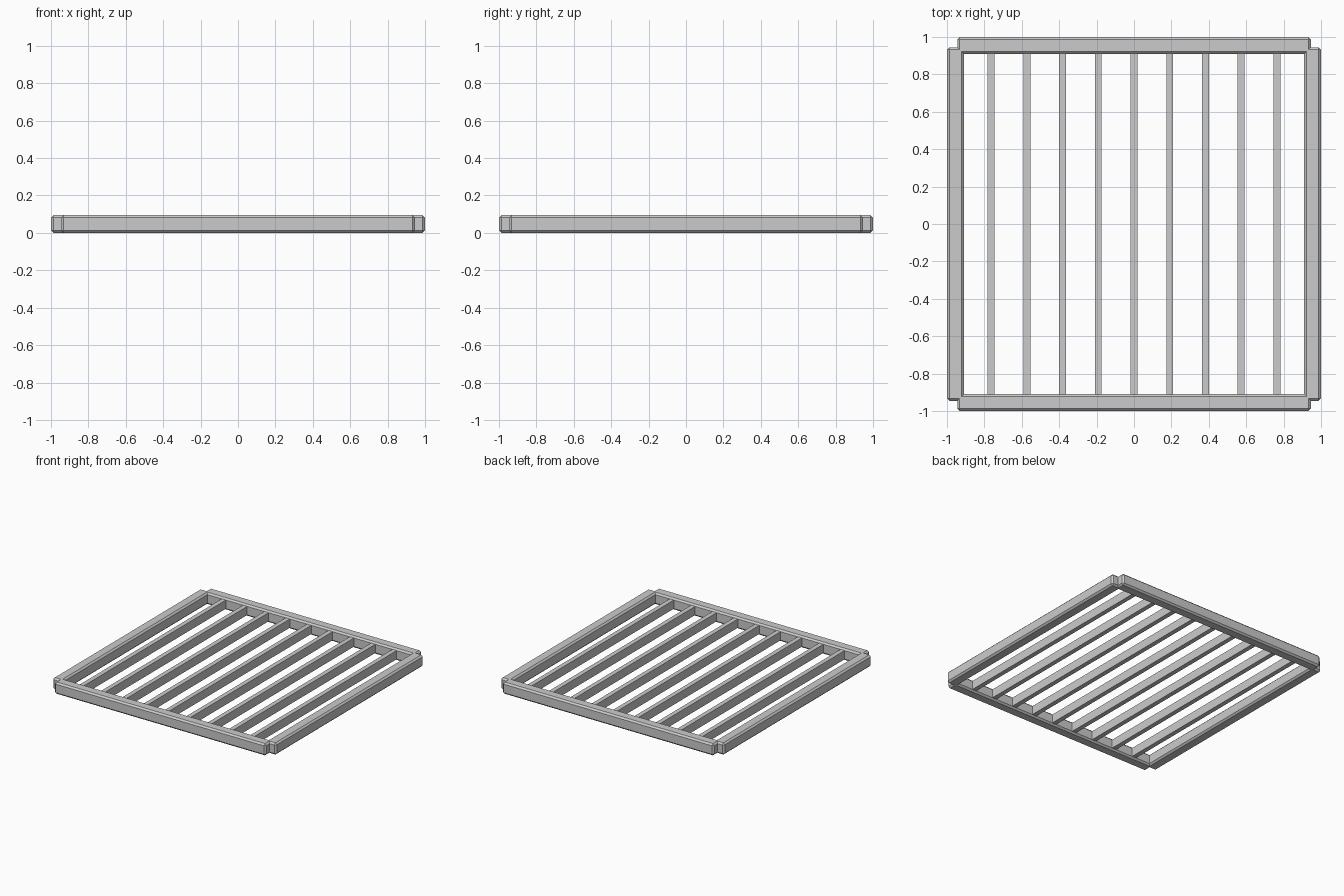
import bpy
from math import radians

cube = bpy.data.objects.get("Cube")
if cube:
    bpy.data.objects.remove(cube, do_unlink=True)

HEIGHT = 0.095
RAIL_WIDTH = 0.09
RAIL_LENGTH = 1.89
RAIL_CENTRE = 1 - RAIL_WIDTH / 2
SLAT_SPACING = 0.191

grey = bpy.data.materials.new("light grey")
grey.use_nodes = True
colour = (0.6, 0.6, 0.6, 1)
grey.diffuse_color = colour
grey.node_tree.nodes["Principled BSDF"].inputs["Base Color"].default_value = colour


def box(name, location, size, bevel=0):
    bpy.ops.mesh.primitive_cube_add(size=1, location=location)
    ob = bpy.context.object
    ob.name = name
    ob.scale = size
    bpy.ops.object.transform_apply(location=False, rotation=False, scale=True)
    ob.data.materials.append(grey)
    if bevel:
        mod = ob.modifiers.new("chamfer", "BEVEL")
        mod.width = bevel
        mod.segments = 1
    return ob


# Frame of four chamfered rails, notched where they cross at the corners
for name, side in (("front", -1), ("back", 1)):
    box(name + "_rail", (0, side * RAIL_CENTRE, HEIGHT / 2),
        (RAIL_LENGTH, RAIL_WIDTH, HEIGHT), 0.013)
for name, side in (("left", 1), ("right", -1)):
    box(name + "_rail", (side * RAIL_CENTRE, 0, HEIGHT / 2),
        (RAIL_WIDTH, RAIL_LENGTH, HEIGHT), 0.013)

# Nine evenly spaced slats, set just below the top of the rails
for i in range(-4, 5):
    box(f"slat_{i + 5}", (i * SLAT_SPACING, 0, HEIGHT / 2), (0.037, 1.84, 0.07))
